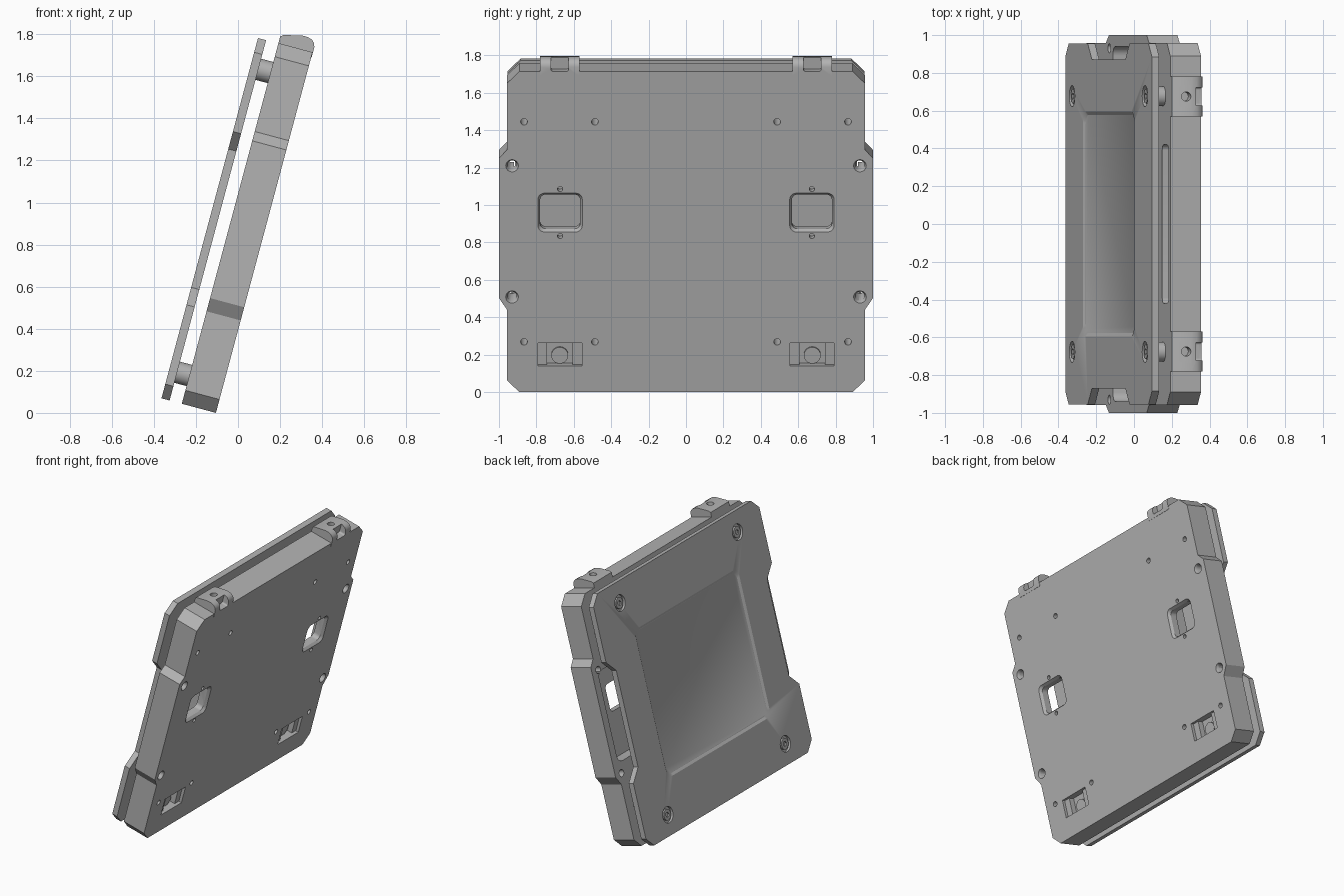
import bpy, bmesh, math
from mathutils import Matrix

old = bpy.data.objects.get("Cube")
if old:
    bpy.data.objects.remove(old, do_unlink=True)

# Parts are built upright (x = thickness, y = width, z = height), then leaned back
LEAN = Matrix.Translation((-0.105, 0, 0)) @ Matrix.Rotation(math.radians(15), 4, 'Y')
BACK, FACE = 0.0, -0.168              # main case, rear and front faces
PLATE_IN, PLATE_OUT = -0.228, -0.268  # cover plate

grey = bpy.data.materials.new("mid_grey")
grey.use_nodes = True
COLOUR = (0.45, 0.45, 0.45, 1)
grey.diffuse_color = COLOUR
bsdf = next(n for n in grey.node_tree.nodes if n.type == 'BSDF_PRINCIPLED')
bsdf.inputs["Base Color"].default_value = COLOUR
bsdf.inputs["Roughness"].default_value = 0.6


def loft(name, a, b):
    """Solid between two matching closed loops."""
    bm = bmesh.new()
    va = [bm.verts.new(p) for p in a]
    vb = [bm.verts.new(p) for p in b]
    n = len(a)
    bm.faces.new(va)
    bm.faces.new(vb[::-1])
    for i in range(n):
        j = (i + 1) % n
        bm.faces.new((va[j], va[i], vb[i], vb[j]))
    bmesh.ops.recalc_face_normals(bm, faces=bm.faces)
    me = bpy.data.meshes.new(name)
    bm.to_mesh(me)
    bm.free()
    me.materials.append(grey)
    ob = bpy.data.objects.new(name, me)
    bpy.context.collection.objects.link(ob)
    return ob


def slab(name, pts, x0, x1, pts2=None):
    return loft(name, [(x0, y, z) for y, z in pts], [(x1, y, z) for y, z in pts2 or pts])


def circle(y, z, r, n=24):
    return [(y + r * math.cos(math.tau * i / n), z + r * math.sin(math.tau * i / n)) for i in range(n)]


def rounded(y, z, hy, hz, r, n=5):
    pts = []
    for q, (sy, sz) in enumerate([(1, 1), (-1, 1), (-1, -1), (1, -1)]):
        for i in range(n + 1):
            t = (q + i / n) * math.pi / 2
            pts.append((y + sy * (hy - r) + r * math.cos(t), z + sz * (hz - r) + r * math.sin(t)))
    return pts


def rect(y, z, hy, hz):
    return [(y + hy, z + hz), (y - hy, z + hz), (y - hy, z - hz), (y + hy, z - hz)]


def mirrored(half):
    return half + [(-y, z) for y, z in reversed(half)]


def cut(ob, cutters):
    for c in cutters:
        m = ob.modifiers.new("cut", 'BOOLEAN')
        m.object, m.operation, m.solver = c, 'DIFFERENCE', 'EXACT'
        c.hide_render = True
    bpy.context.view_layer.update()
    dg = bpy.context.evaluated_depsgraph_get()
    me = bpy.data.meshes.new_from_object(ob.evaluated_get(dg))
    ob.modifiers.clear()
    ob.data = me
    for c in cutters:
        bpy.data.objects.remove(c, do_unlink=True)


def finish(ob):
    ob.data.transform(LEAN)
    ob.data.shade_smooth()
    ob.data.set_sharp_from_angle(angle=math.radians(28))


# Main case with clipped corners and side wings
case = slab("main_case", mirrored([
    (0.893, 0), (0.957, 0.066), (0.957, 0.455), (1.0, 0.52), (1.0, 1.294),
    (0.957, 1.34), (0.957, 1.708), (0.89, 1.775)]), FACE, BACK)
cuts = [slab("c", rounded(0, 1.675, 0.42, 0.065, 0.03), -0.3, -0.12)]
for s in (-1, 1):
    y = s * 0.673
    # pocket behind each window, then the window and its sloped rim
    cuts.append(slab("c", rounded(s * 0.74, 0.92, 0.2, 0.32, 0.05), -0.3, -0.07))
    cuts.append(slab("c", rounded(y, 0.993, 0.107, 0.095, 0.03), -0.3, 0.1))
    cuts.append(slab("c", rounded(y, 0.993, 0.105, 0.093, 0.03), -0.022, 0.002,
                     rounded(y, 0.993, 0.12, 0.109, 0.036)))
    # latch recess near the bottom
    cuts.append(slab("c", rect(y, 0.208, 0.118, 0.064), -0.06, 0.1))
    # window screw holes
    for z in (0.863, 1.123):
        cuts.append(slab("c", circle(y, z, 0.014, 16), -0.05, 0.1))
    # mounting holes
    for z in (0.277, 1.495):
        for yy in (0.487, 0.866):
            cuts.append(slab("c", circle(s * yy, z, 0.018, 16), -0.3, 0.1))
    # countersunk wing holes
    for z in (0.526, 1.252):
        cuts.append(slab("c", circle(s * 0.93, z, 0.025), -0.3, 0.1))
        cuts.append(slab("c", circle(s * 0.93, z, 0.024), -0.02, 0.002, circle(s * 0.93, z, 0.035)))
cut(case, cuts)
finish(case)

# Cover plate with side notches, shallow panel and counterbored bolt holes
plate = slab("cover_plate", mirrored([
    (0.885, 0), (0.955, 0.07), (0.955, 0.46), (0.87, 0.546), (0.87, 1.227),
    (0.955, 1.313), (0.955, 1.703), (0.885, 1.773)]), PLATE_OUT, PLATE_IN)
cuts = [slab("c", rounded(0, 0.886, 0.597, 0.524, 0.06), PLATE_OUT - 0.001,
             PLATE_OUT + 0.01, rounded(0, 0.886, 0.578, 0.505, 0.05))]
BOLTS = [(s * 0.677, z) for s in (-1, 1) for z in (0.139, 1.63)]
for y, z in BOLTS:
    cuts.append(slab("c", circle(y, z, 0.056), PLATE_OUT - 0.05, PLATE_OUT + 0.018))
cut(plate, cuts)
finish(plate)

# Standoffs and bolt heads joining plate to case
for i, (y, z) in enumerate(BOLTS):
    finish(slab(f"standoff_{i}", circle(y, z, 0.052, 32), PLATE_IN - 0.002, FACE + 0.005))
    head = slab(f"bolt_{i}", circle(y, z, 0.038), PLATE_OUT + 0.004, PLATE_OUT + 0.02)
    cut(head, [slab("c", circle(y, z, 0.018, 6), PLATE_OUT - 0.05, PLATE_OUT + 0.014)])
    finish(head)

# Rounded top brackets with a rear notch and a vertical hole; latch blocks below
PROFILE = [(-0.168, 1.75), (-0.168, 1.808), (-0.155, 1.818), (-0.069, 1.839),
           (-0.04, 1.839), (-0.018, 1.832), (-0.004, 1.818), (0.002, 1.8), (0.002, 1.75)]
for s, side in ((-1, "right"), (1, "left")):
    y = s * 0.675
    bracket = loft(f"top_bracket_{side}", [(x, y - 0.105, z) for x, z in PROFILE],
                   [(x, y + 0.105, z) for x, z in PROFILE])
    hole = circle(-0.096, y, 0.024)
    cut(bracket, [
        slab("c", rounded(y, 1.83, 0.048, 0.055, 0.012), -0.045, 0.1),
        loft("c", [(a, b, 1.785) for a, b in hole], [(a, b, 1.9) for a, b in hole])])
    finish(bracket)
    for t in (-1, 1):
        finish(slab(f"latch_block_{side}_{'inner' if t == -s else 'outer'}",
                    rect(y + t * 0.093, 0.208, 0.025, 0.062), -0.062, -0.02))
    finish(slab(f"latch_button_{side}", circle(y, 0.19, 0.045, 24), -0.062, -0.045))
